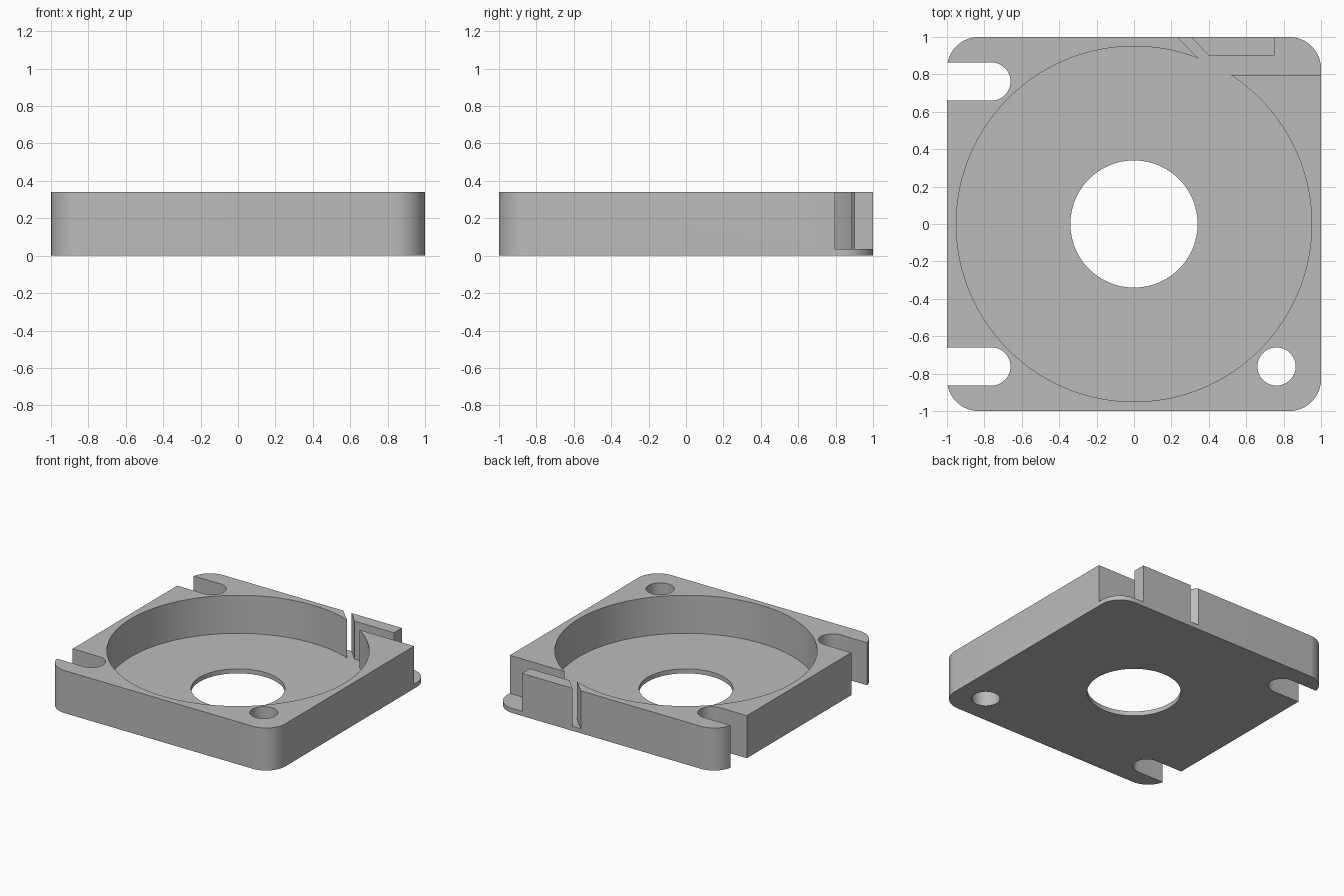
import bpy, bmesh, math

cube = bpy.data.objects.get("Cube")
if cube:
    bpy.data.objects.remove(cube, do_unlink=True)

HEIGHT, FLOOR = 0.34, 0.036
CAVITY_R, BORE_R, HOLE_R, HOLE_POS = 0.95, 0.34, 0.102, 0.762

grey = bpy.data.materials.new("plain grey")
grey.use_nodes = True
grey.diffuse_color = (0.5, 0.5, 0.5, 1)
grey.node_tree.nodes["Principled BSDF"].inputs["Base Color"].default_value = (0.5, 0.5, 0.5, 1)


def arc(cx, cy, r, start, end, steps):
    """Points along an arc, angles in degrees."""
    angles = [math.radians(start + (end - start) * i / steps) for i in range(steps + 1)]
    return [(cx + r * math.cos(a), cy + r * math.sin(a)) for a in angles]


def circle(cx, cy, r, steps):
    return arc(cx, cy, r, 0, 360, steps)[:-1]


def prism(name, outline, z0, z1):
    """Extrude a flat outline between two heights."""
    bm = bmesh.new()
    face = bm.faces.new([bm.verts.new((x, y, z0)) for x, y in outline])
    top = bmesh.ops.extrude_face_region(bm, geom=[face])["geom"]
    bmesh.ops.translate(bm, vec=(0, 0, z1 - z0),
                        verts=[v for v in top if isinstance(v, bmesh.types.BMVert)])
    bmesh.ops.recalc_face_normals(bm, faces=bm.faces)
    mesh = bpy.data.meshes.new(name)
    bm.to_mesh(mesh)
    bm.free()
    mesh.materials.append(grey)
    obj = bpy.data.objects.new(name, mesh)
    bpy.context.collection.objects.link(obj)
    return obj


# Rounded square housing
R = 0.17
outline = []
for sx, sy, start in ((1, 1, 0), (-1, 1, 90), (-1, -1, 180), (1, -1, 270)):
    outline += arc(sx * (1 - R), sy * (1 - R), R, start, start + 90, 16)
housing = prism("housing", outline, 0, HEIGHT)

# Round cavity, and the back corner pocket that leaves a wedge-ended block standing
pocket = [(0.3, 0.797), (1.1, 0.797), (1.1, 1.1), (0.75, 1.1), (0.75, 0.9),
          (0.4, 0.9), (0.21, 1.1), (0.13, 1.1), (0.36, 0.87)]
cutters = [
    prism("cavity_cutter", circle(0, 0, CAVITY_R, 128), FLOOR, 1),
    prism("corner_pocket_cutter", pocket, FLOOR, 1),
    prism("bore_cutter", circle(0, 0, BORE_R, 96), -1, 1),
    prism("screw_hole_cutter", circle(HOLE_POS, -HOLE_POS, HOLE_R, 48), -1, 1),
]
# Open screw slots on the right side
for side, y in (("front", -HOLE_POS), ("back", HOLE_POS)):
    slot = arc(-HOLE_POS, y, HOLE_R, -90, 90, 24) + [(-1.1, y + HOLE_R), (-1.1, y - HOLE_R)]
    cutters.append(prism(side + "_slot_cutter", slot, -1, 1))

bpy.ops.object.select_all(action='DESELECT')
bpy.context.view_layer.objects.active = housing
housing.select_set(True)
for cutter in cutters:
    cutter.hide_render = True
    mod = housing.modifiers.new(cutter.name, 'BOOLEAN')
    mod.operation = 'DIFFERENCE'
    mod.solver = 'EXACT'
    mod.object = cutter
    bpy.ops.object.modifier_apply(modifier=mod.name)
for cutter in cutters:
    bpy.data.objects.remove(cutter, do_unlink=True)

bpy.ops.object.shade_smooth_by_angle(angle=math.radians(30))
